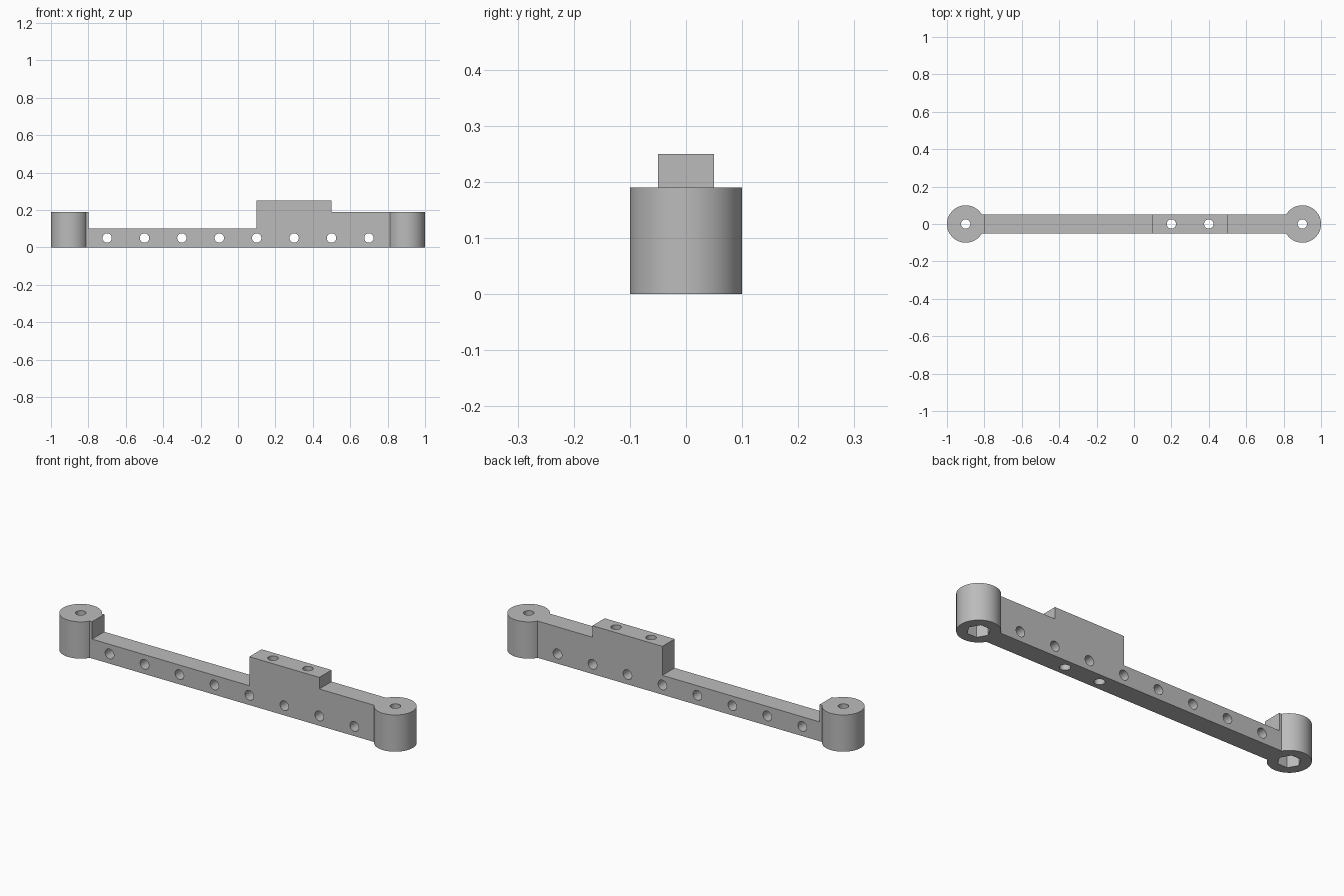
import bpy
import bmesh
import math
from mathutils import Matrix

cube = bpy.data.objects.get("Cube")
if cube:
    bpy.data.objects.remove(cube, do_unlink=True)

HALF_WIDTH = 0.05
BOSS_X = 0.9
BOSS_TOP = 0.19
HOLE_R = 0.025

grey = bpy.data.materials.new("plain grey")
grey.use_nodes = True
colour = (0.5, 0.5, 0.5, 1)
grey.diffuse_color = colour
grey.node_tree.nodes["Principled BSDF"].inputs["Base Color"].default_value = colour


def make_object(name, bm):
    mesh = bpy.data.meshes.new(name)
    bmesh.ops.recalc_face_normals(bm, faces=bm.faces)
    bm.to_mesh(mesh)
    bm.free()
    mesh.materials.append(grey)
    obj = bpy.data.objects.new(name, mesh)
    bpy.context.collection.objects.link(obj)
    return obj


def cylinder(name, radius, depth, location, sides=32, along_y=False):
    bm = bmesh.new()
    turn = Matrix.Rotation(math.pi / 2, 4, "X") if along_y else Matrix()
    bmesh.ops.create_cone(bm, cap_ends=True, segments=sides, radius1=radius,
                          radius2=radius, depth=depth,
                          matrix=Matrix.Translation(location) @ turn)
    return make_object(name, bm)


def combine(target, tool, operation):
    """Apply a boolean and discard the tool object."""
    tool.hide_render = True
    mod = target.modifiers.new(tool.name, "BOOLEAN")
    mod.operation = operation
    mod.solver = "EXACT"
    mod.object = tool
    bpy.context.view_layer.objects.active = target
    bpy.ops.object.modifier_apply(modifier=mod.name)
    bpy.data.objects.remove(tool, do_unlink=True)


# Stepped bar: side profile extruded across its width
profile = [(-BOSS_X, 0), (BOSS_X, 0), (BOSS_X, BOSS_TOP), (0.5, BOSS_TOP),
           (0.5, 0.25), (0.1, 0.25), (0.1, 0.1), (-0.8, 0.1),
           (-0.8, BOSS_TOP), (-BOSS_X, BOSS_TOP)]
bm = bmesh.new()
face = bm.faces.new([bm.verts.new((x, -HALF_WIDTH, z)) for x, z in profile])
extruded = bmesh.ops.extrude_face_region(bm, geom=[face])["geom"]
bmesh.ops.translate(bm, vec=(0, 2 * HALF_WIDTH, 0),
                    verts=[v for v in extruded if isinstance(v, bmesh.types.BMVert)])
arm = make_object("mounting_arm", bm)

# Round end bosses, each with a bore and a hexagonal nut pocket below
for side in (-1, 1):
    x = side * BOSS_X
    combine(arm, cylinder("boss", 0.1, BOSS_TOP, (x, 0, BOSS_TOP / 2), 64), "UNION")
for side in (-1, 1):
    x = side * BOSS_X
    pocket = cylinder("nut_pocket", 0.055, 0.2, (x, 0, 0), 6)
    pocket.data.transform(Matrix.Translation((x, 0, 0)) @ Matrix.Rotation(math.pi / 6, 4, "Z")
                          @ Matrix.Translation((-x, 0, 0)))
    combine(arm, pocket, "DIFFERENCE")
    combine(arm, cylinder("bore", HOLE_R, 1, (x, 0, 0.2)), "DIFFERENCE")

# Row of cross holes through the bar
for i in range(8):
    hole = cylinder("cross_hole", HOLE_R, 0.4, (-0.7 + 0.2 * i, 0, 0.05), along_y=True)
    combine(arm, hole, "DIFFERENCE")

# Vertical holes through the raised block
for x in (0.2, 0.4):
    combine(arm, cylinder("block_hole", HOLE_R, 1, (x, 0, 0.2)), "DIFFERENCE")

bpy.ops.object.select_all(action="DESELECT")
arm.select_set(True)
bpy.context.view_layer.objects.active = arm
bpy.ops.object.shade_smooth_by_angle(angle=math.radians(30))
